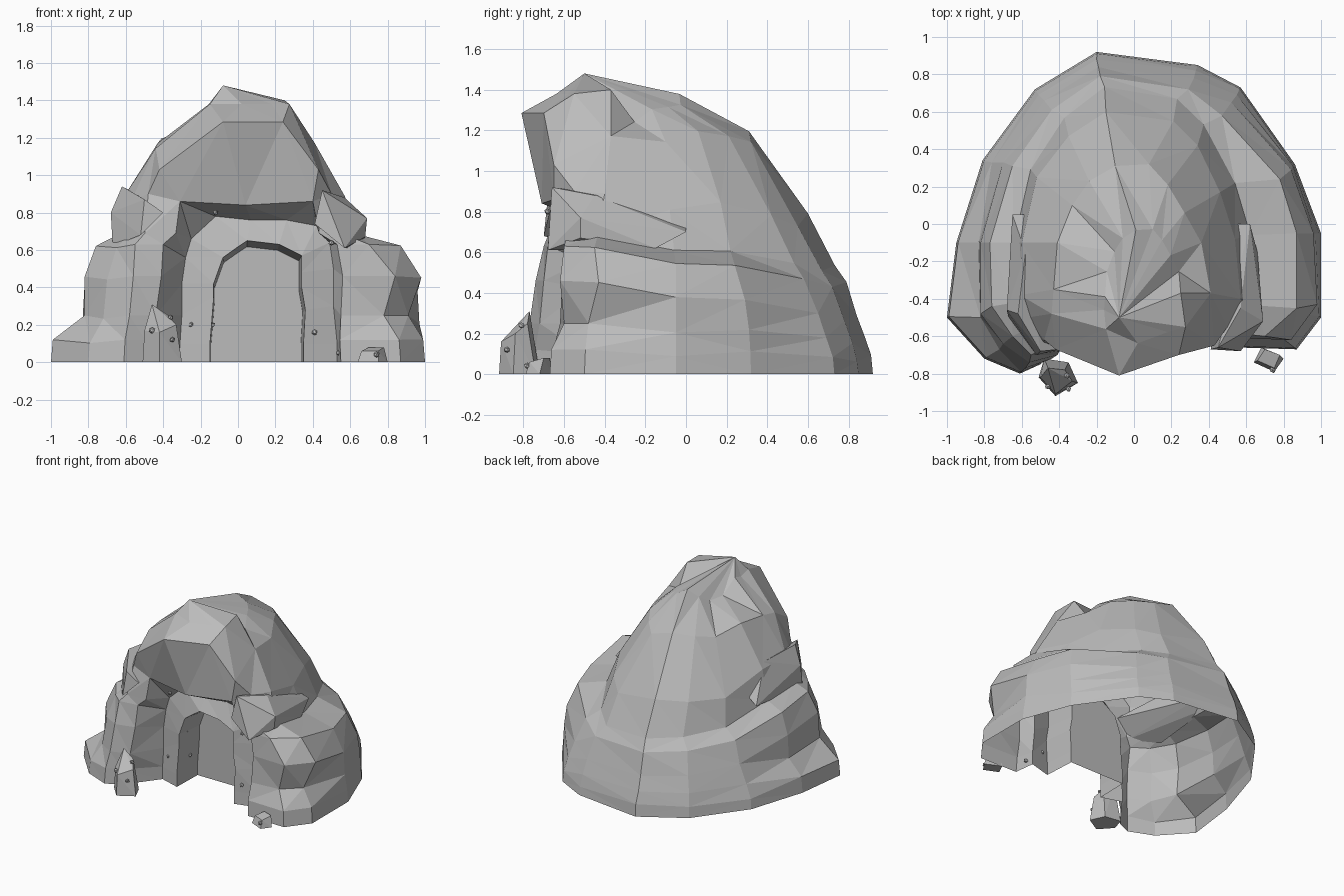
import bpy
import bmesh
import math
import random
from mathutils import Vector

random.seed(4)
cube = bpy.data.objects.get("Cube")
if cube:
    bpy.data.objects.remove(cube)

stone = bpy.data.materials.new("grey stone")
stone.use_nodes = True
grey = (0.5, 0.5, 0.5, 1)
stone.diffuse_color = grey
stone.node_tree.nodes["Principled BSDF"].inputs["Base Color"].default_value = grey


def finish(name, bm):
    """Turn a bmesh into a flat shaded stone object."""
    bmesh.ops.recalc_face_normals(bm, faces=bm.faces)
    mesh = bpy.data.meshes.new(name)
    bm.to_mesh(mesh)
    bm.free()
    mesh.materials.append(stone)
    obj = bpy.data.objects.new(name, mesh)
    bpy.context.collection.objects.link(obj)
    return obj


def bridge(bm, lower, upper, closed=False):
    """Join two equally long chains of vertices with quads."""
    count = len(lower)
    for i in range(count if closed else count - 1):
        j = (i + 1) % count
        bm.faces.new((lower[i], lower[j], upper[j], upper[i]))


def hull(name, points):
    """Rock shaped as the convex hull of a few points."""
    bm = bmesh.new()
    for point in points:
        bm.verts.new(point)
    result = bmesh.ops.convex_hull(bm, input=bm.verts)
    loose = [v for v in result["geom_interior"] if isinstance(v, bmesh.types.BMVert)]
    bmesh.ops.delete(bm, geom=loose, context="VERTS")
    return finish(name, bm)


def pebble(name, centre, size):
    """Tiny faceted stone."""
    bm = bmesh.new()
    bmesh.ops.create_icosphere(bm, subdivisions=1, radius=size)
    for v in bm.verts:
        v.co = Vector(centre) + v.co * random.uniform(0.75, 1.1)
    return finish(name, bm)


# Plan outlines of the mound, from the right doorway side round the back to the left
base = [(-.5, -.75), (-.61, -.8), (-.8, -.72), (-1, -.5), (-.95, -.1),
        (-.81, .34), (-.53, .72), (-.2, .92), (.34, .85), (.57, .73),
        (.86, .32), (1, -.05), (1, -.5), (.87, -.67), (.55, -.66)]
low = [(-.44, -.72), (-.58, -.77), (-.72, -.67), (-.82, -.5), (-.83, -.1),
       (-.76, .33), (-.51, .69), (-.2, .88), (.33, .82), (.55, .69),
       (.85, .31), (.97, -.05), (.91, -.48), (.78, -.6), (.55, -.62)]
middle = [(-.41, -.7), (-.56, -.74), (-.7, -.64), (-.82, -.48), (-.82, -.1),
          (-.7, .33), (-.48, .66), (-.19, .84), (.32, .78), (.52, .65),
          (.84, .29), (.96, -.05), (.98, -.43), (.84, -.62), (.56, -.61)]
waist = [(-.4, -.68), (-.55, -.7), (-.65, -.6), (-.76, -.44), (-.77, -.1),
         (-.65, .31), (-.44, .61), (-.18, .79), (.29, .72), (.47, .58),
         (.78, .24), (.87, -.05), (.87, -.45), (.7, -.6), (.53, -.6)]
brow = [(-.31, -.66), (-.48, -.62), (-.57, -.5), (-.61, -.38), (-.6, -.1),
        (-.52, .25), (-.35, .47), (-.15, .6), (.21, .55), (.34, .42),
        (.46, .17), (.54, -.08), (.57, -.4), (.5, -.55), (.4, -.65)]
crown = [(-.08, -.81), (-.42, -.67), (-.44, -.48), (-.43, -.35), (-.41, -.1),
         (-.33, .1), (-.24, .23), (-.1, .31), (.08, .32), (.18, .21),
         (.27, .06), (.36, -.1), (.41, -.37), (.43, -.65), (.24, -.7)]
cap = [(x * .5 + .06, y * .54 - .2) for x, y in crown]
ledge = [(w[0] + (b[0] - w[0]) * .75, w[1] + (b[1] - w[1]) * .3)
         for w, b in zip(waist, brow)]

bm = bmesh.new()


def ring(outline, height, slope, wobble, front=0, shoulder=0):
    """Add one outline that sinks towards the back; lift the doorway columns."""
    verts = []
    last = len(outline) - 1
    for i, (x, y) in enumerate(outline):
        z = height - slope * max(0, y + .5) + wobble * math.sin(i * 2.1)
        if i in (0, last):
            z = height + front
        elif i in (1, last - 1):
            z = height + shoulder
        verts.append(bm.verts.new((x, y, z)))
    return verts


rings = [ring(base, 0, 0, 0), ring(base, .12, .03, .02), ring(low, .25, .06, .02),
         ring(middle, .46, .14, .02), ring(waist, .63, .15, .02),
         ring(ledge, .69, .14, .02), ring(brow, .9, .13, .04, -.04),
         ring(crown, 1.17, 0, .03, .115, -.14), ring(cap, 1.38, 0, .02)]
for v in rings[1]:
    v.co.x *= .99
    v.co.y *= .99
# The top narrows to a ridge behind the peak
for v in rings[-1]:
    if v.co.y > -.35:
        v.co.z -= .6 * abs(v.co.x - .04)
for lower, upper in zip(rings, rings[1:]):
    bridge(bm, lower, upper, closed=upper is rings[-1])

# Jutting rock over the doorway
keystone = bm.verts.new((.04, -.71, .84))
under, over = rings[6], rings[7]
bm.faces.new((under[0], keystone, over[0]))
bm.faces.new((keystone, over[-1], over[0]))
bm.faces.new((keystone, under[-1], over[-1]))

# Peak closing the mound
peak = bm.verts.new((-.08, -.5, 1.48))
top = rings[-1]
for i in range(len(top)):
    bm.faces.new((top[i - 1], top[i], peak))
top[12].co = (.25, -.37, 1.4)

# Doorway: recessed arch, its inner lip, the passage and the closed back wall
arch_outer = [(-.31, 0), (-.31, .1), (-.3, .25), (-.3, .42), (-.28, .56), (-.25, .66),
              (-.12, .78), (.07, .76), (.26, .76), (.42, .73), (.49, .64), (.51, .5),
              (.51, .3), (.53, .1), (.53, 0)]
arch_inner = [(-.15, 0), (-.15, .1), (-.14, .22), (-.13, .35), (-.13, .42), (-.08, .56),
              (-.01, .61), (.05, .65), (.22, .63), (.34, .57), (.34, .48), (.34, .4),
              (.36, .28), (.35, .1), (.35, 0)]
arch_wall = [(x * .96, z * .95) for x, z in arch_inner]


def arch(outline, depth):
    return [bm.verts.new((x, depth, z)) for x, z in outline]


sides = rings[:7]
mouth = [r[0] for r in sides] + [keystone] + [r[-1] for r in reversed(sides)]
frame = arch(arch_outer, -.5)
lip = arch(arch_inner, -.55)
wall = arch(arch_wall, -.3)
bridge(bm, mouth, frame)
bridge(bm, frame, lip)
bridge(bm, lip, wall)
bm.faces.new(wall)
bmesh.ops.triangulate(bm, faces=[f for f in bm.faces if len(f.verts) == 4])
finish("cave_mound", bm)

# Boulders bulging out of the mound above the arch sides
hull("left_shoulder_boulder", [
    (.45, -.66, .92), (.69, -.52, .77), (.68, -.52, .67), (.57, -.68, .61),
    (.41, -.67, .74), (.52, -.4, .88), (.57, -.45, .88), (.62, 0, .7),
    (.66, -.15, .62), (.55, 0, .72)])
hull("right_shoulder_boulder", [
    (-.62, -.48, .94), (-.68, -.46, .8), (-.67, -.5, .62), (-.52, -.7, .68),
    (-.5, -.68, .87), (-.4, -.67, .8), (-.58, -.15, .92), (-.65, .05, .66),
    (-.58, .05, .72)])

# Loose stones standing in front
hull("tall_stone", [
    (-.51, -.82, 0), (-.42, -.92, 0), (-.3, -.85, 0), (-.35, -.74, 0), (-.48, -.72, 0),
    (-.5, -.82, .17), (-.42, -.91, .16), (-.33, -.84, .2),
    (-.46, -.77, .31), (-.37, -.78, .25)])
hull("small_stone", [
    (.64, -.74, 0), (.75, -.79, 0), (.8, -.72, 0), (.68, -.66, 0),
    (.66, -.73, .06), (.75, -.77, .06), (.78, -.7, .08), (.7, -.67, .08)])

# Pebbles studding the doorway and stones
studs = [(-.12, -.68, .8), (-.25, -.51, .2), (-.14, -.45, .4), (-.14, -.4, .2),
         (.34, -.4, .57), (.41, -.54, .16), (.54, -.56, .05), (.5, -.66, .64),
         (-.35, -.88, .12), (-.46, -.87, .17), (-.36, -.81, .24), (.74, -.78, .04)]
for number, spot in enumerate(studs):
    pebble("pebble_" + str(number), spot, .018)
